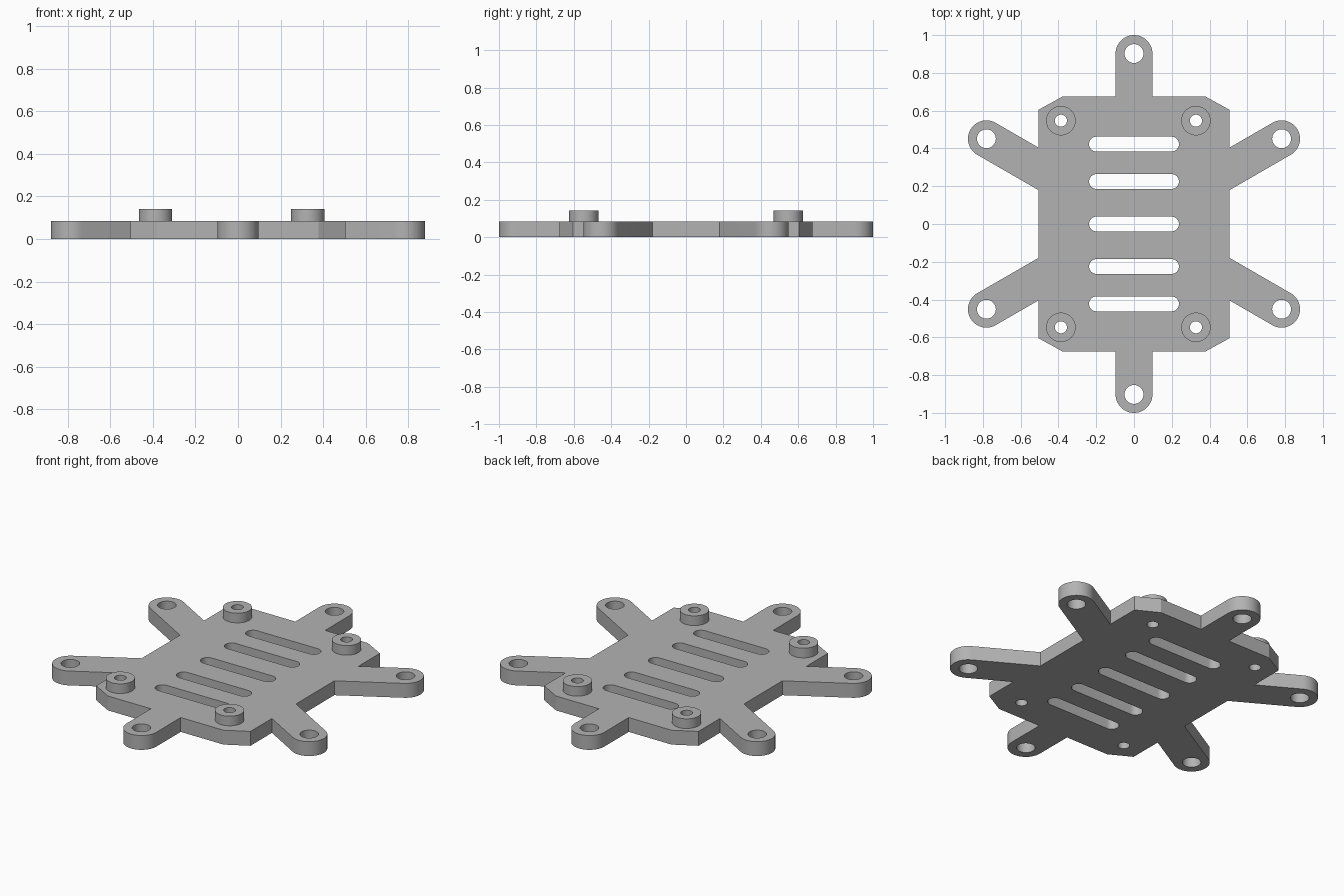
import bpy, bmesh
from math import sin, cos, tan, pi, radians

cube = bpy.data.objects.get("Cube")
if cube:
    bpy.data.objects.remove(cube)

PLATE_TOP, BOSS_TOP = 0.085, 0.142
HALF_X, HALF_Y = 0.505, 0.675        # body half sizes
REACH, ARM_R, ARM_HOLE = 0.9025, 0.0975, 0.05
BOSS_R, BOSS_HOLE = 0.078, 0.032

grey = bpy.data.materials.new("plain grey")
grey.use_nodes = True
colour = (0.45, 0.45, 0.45, 1)
grey.diffuse_color = colour
grey.node_tree.nodes["Principled BSDF"].inputs["Base Color"].default_value = colour


def arc(cx, cy, r, start, end, n):
    angles = [radians(start + (end - start) * i / n) for i in range(n + 1)]
    return [(cx + r * cos(a), cy + r * sin(a)) for a in angles]


def circle(cx, cy, r):
    return arc(cx, cy, r, 0, 360, 40)[:-1]


def slot(cy, half_len, r):
    return arc(half_len - r, cy, r, -90, 90, 16) + arc(r - half_len, cy, r, 90, 270, 16)


def extruded(name, loops, bottom, top):
    """Solid from an outer loop and hole loops."""
    curve = bpy.data.curves.new(name, 'CURVE')
    curve.dimensions = '2D'
    curve.fill_mode = 'BOTH'
    curve.extrude = (top - bottom) / 2
    for pts in loops:
        spline = curve.splines.new('POLY')
        spline.points.add(len(pts) - 1)
        for p, (x, y) in zip(spline.points, pts):
            p.co = (x, y, 0, 1)
        spline.use_cyclic_u = True
    temp = bpy.data.objects.new(name + "_profile", curve)
    bpy.context.collection.objects.link(temp)
    graph = bpy.context.evaluated_depsgraph_get()
    mesh = bpy.data.meshes.new_from_object(temp.evaluated_get(graph))
    bpy.data.objects.remove(temp)
    bpy.data.curves.remove(curve)

    bm = bmesh.new()
    bm.from_mesh(mesh)
    bmesh.ops.remove_doubles(bm, verts=bm.verts, dist=1e-5)
    bmesh.ops.recalc_face_normals(bm, faces=bm.faces)
    bmesh.ops.translate(bm, verts=bm.verts, vec=(0, 0, (top + bottom) / 2))
    bm.to_mesh(mesh)
    bm.free()
    mesh.name = name
    mesh.materials.clear()
    mesh.materials.append(grey)
    obj = bpy.data.objects.new(name, mesh)
    bpy.context.collection.objects.link(obj)
    bpy.ops.object.select_all(action='DESELECT')
    obj.select_set(True)
    bpy.context.view_layer.objects.active = obj
    bpy.ops.object.shade_smooth_by_angle(angle=radians(25))
    return obj


# Plate outline: one quarter, mirrored twice
tilt = radians(30)
mid, spread = HALF_X * tan(tilt), ARM_R / cos(tilt)
quarter = [(HALF_X, mid - spread)]
quarter += arc(REACH * cos(tilt), REACH * sin(tilt), ARM_R, -60, 120, 24)
quarter += [(HALF_X, mid + spread), (HALF_X, 0.605), (0.378, HALF_Y), (ARM_R, HALF_Y)]
quarter += arc(0, REACH, ARM_R, 0, 90, 12)
half = quarter + [(-x, y) for x, y in reversed(quarter[:-1])]
outline = half + [(x, -y) for x, y in reversed(half)]

# Holes: arm ends, slots and mounting holes
arm_holes = [circle(REACH * cos(a), REACH * sin(a), ARM_HOLE)
             for a in (tilt + i * pi / 3 for i in range(6))]
slots = [slot(y, 0.238, 0.0395) for y in (-0.423, -0.225, 0, 0.225, 0.423)]
mounts = {f"{end}_{side}": (x, y)
          for end, y in (("front", -0.547), ("back", 0.547))
          for side, x in (("right", -0.387), ("left", 0.328))}
mount_holes = [circle(x, y, BOSS_HOLE) for x, y in mounts.values()]
extruded("base_plate", [outline] + arm_holes + slots + mount_holes, 0, PLATE_TOP)

# Raised mounting bosses
for place, (x, y) in mounts.items():
    extruded(f"{place}_boss", [circle(x, y, BOSS_R), circle(x, y, BOSS_HOLE)],
             PLATE_TOP, BOSS_TOP)
